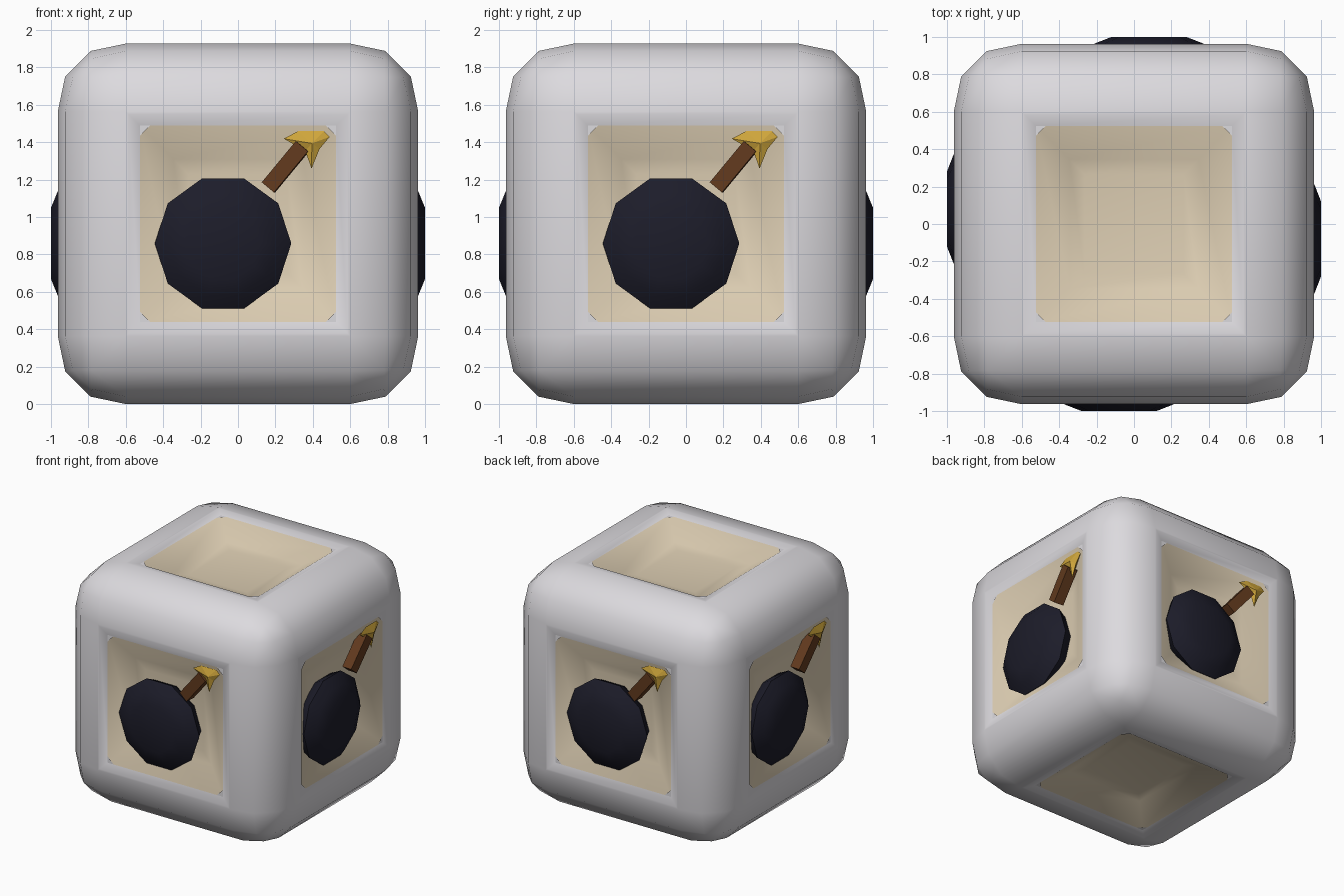
import bpy, bmesh, math
from mathutils import Matrix, Vector

if "Cube" in bpy.data.objects:
    bpy.data.objects.remove(bpy.data.objects["Cube"])

HALF = 0.9635
LIFT = Matrix.Translation((0, 0, 0.9635))
LIP = 0.018


def material(name, rgb):
    m = bpy.data.materials.new(name)
    m.use_nodes = True
    m.diffuse_color = (*rgb, 1)
    bsdf = m.node_tree.nodes["Principled BSDF"]
    bsdf.inputs["Base Color"].default_value = (*rgb, 1)
    bsdf.inputs["Roughness"].default_value = 0.7
    return m


GREY = material("light grey", (0.72, 0.705, 0.735))
TAN = material("cream", (0.74, 0.63, 0.46))
NAVY = material("dark navy", (0.012, 0.012, 0.023))
BROWN = material("brown", (0.125, 0.043, 0.013))
GOLD = material("gold", (0.64, 0.39, 0.045))


def finish(bm, name, mats, matrix, smooth=None):
    bm.normal_update()
    mesh = bpy.data.meshes.new(name)
    bm.to_mesh(mesh)
    bm.free()
    for m in mats:
        mesh.materials.append(m)
    ob = bpy.data.objects.new(name, mesh)
    bpy.context.collection.objects.link(ob)
    ob.matrix_world = matrix
    if smooth:
        bpy.ops.object.select_all(action="DESELECT")
        ob.select_set(True)
        bpy.context.view_layer.objects.active = ob
        bpy.ops.object.shade_smooth_by_angle(angle=math.radians(smooth))
    return ob


def rounded_block():
    bm = bmesh.new()
    bmesh.ops.create_cube(bm, size=2 * HALF)
    bmesh.ops.bevel(bm, geom=bm.edges[:], offset=HALF - 0.6, segments=3,
                    profile=0.54, affect="EDGES")
    panels = [f for f in bm.faces if f.calc_area() > 1]

    def sink(width, depth):
        ring = bmesh.ops.inset_individual(bm, faces=panels, thickness=width, depth=0,
                                          use_even_offset=True)["faces"]
        for f in panels:
            bmesh.ops.translate(bm, verts=f.verts[:], vec=-depth * f.normal)
        return ring
    # grey lip, then the sunken cream dish
    sink(0.015, 0)
    sink(0.06, LIP)
    dish = sink(0.18, 0.105) + sink(0.08, 0.015) + panels
    for f in dish:
        f.material_index = 1
    finish(bm, "block", [GREY, TAN], LIFT, 35)


def corner_tabs(matrix, side):
    # small triangular plates in the window corners
    bm = bmesh.new()
    e, leg, d = 0.525, 0.055, -HALF + LIP
    for sx in (-1, 1):
        for sz in (-1, 1):
            pts = [(sx * e, sz * e), (sx * (e - leg), sz * e), (sx * e, sz * (e - leg))]
            f = bm.faces.new([bm.verts.new((x, d, z)) for x, z in pts])
            f.normal_update()
            if f.normal.y > 0:
                f.normal_flip()
    finish(bm, side + "_corner_tabs", [GREY], matrix)


def ball(matrix, side):
    # flattened ten-sided ball: rings of (radius, distance outwards)
    bm = bmesh.new()
    rings = []
    for r, d in ((0.22, 0.77), (0.32, 0.82), (0.365, 0.91), (0.29, 0.965), (0.2, 1.0)):
        rings.append([bm.verts.new((-0.08 + r * math.cos(a), -d, -0.105 + r * math.sin(a)))
                      for a in (i * math.tau / 10 for i in range(10))])
    for low, high in zip(rings, rings[1:]):
        for i in range(10):
            j = (i + 1) % 10
            bm.faces.new((low[i], low[j], high[j], high[i]))
    bm.faces.new(rings[0])
    bm.faces.new(rings[-1])
    bmesh.ops.recalc_face_normals(bm, faces=bm.faces[:])
    finish(bm, side + "_ball", [NAVY], matrix, 40)


def fuse(matrix, side):
    bm = bmesh.new()
    start, end = Vector((0.163, -0.9, 0.195)), Vector((0.345, -0.915, 0.415))
    axis = end - start
    turn = axis.to_track_quat("X", "Y").to_matrix().to_4x4()
    place = Matrix.Translation((start + end) / 2) @ turn
    size = Matrix.Diagonal((axis.length, 0.085, 0.085, 1))
    bmesh.ops.create_cube(bm, size=1, matrix=place @ size)
    finish(bm, side + "_fuse", [BROWN], matrix)


def spark(matrix, side):
    # three-pointed flame with a raised centre on both sides
    bm = bmesh.new()
    outline = [(0.245, 0.455), (0.32, 0.495), (0.46, 0.495), (0.49, 0.465),
               (0.436, 0.40), (0.393, 0.295), (0.36, 0.39)]
    rim = [bm.verts.new((x, -0.935, z)) for x, z in outline]
    for d in (-0.96, -0.89):
        tip = bm.verts.new((0.395, d, 0.43))
        for a, b in zip(rim, rim[1:] + rim[:1]):
            bm.faces.new((a, b, tip))
    bmesh.ops.recalc_face_normals(bm, faces=bm.faces[:])
    finish(bm, side + "_spark", [GOLD], matrix)


rounded_block()
for k, side in enumerate(("front", "left", "back", "right")):
    m = LIFT @ Matrix.Rotation(k * math.pi / 2, 4, "Z")
    for part in (corner_tabs, ball, fuse, spark):
        part(m, side)
for sign, side in ((-1, "top"), (1, "bottom")):
    corner_tabs(LIFT @ Matrix.Rotation(sign * math.pi / 2, 4, "X"), side)
